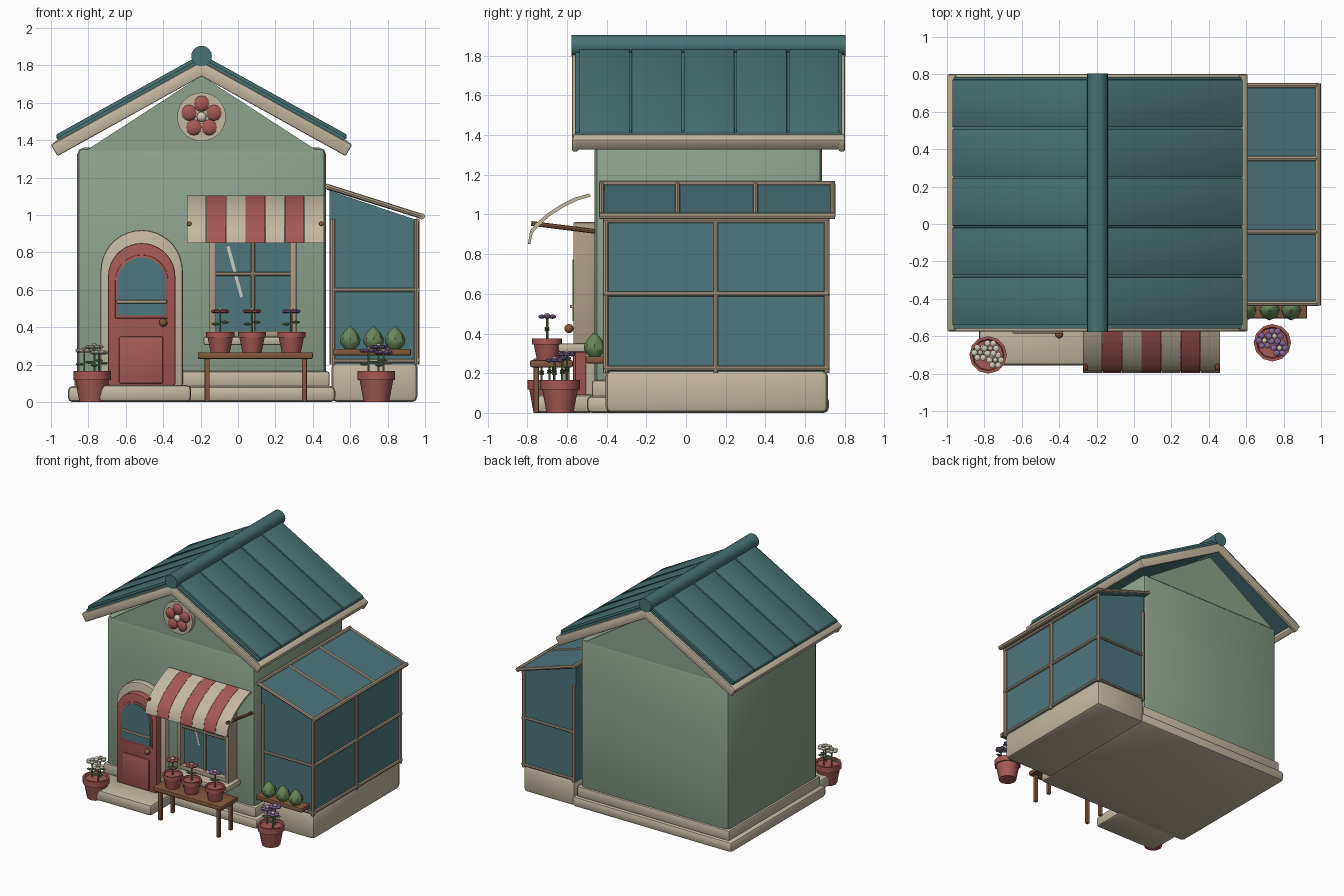
import bpy, bmesh
from math import sin, cos, pi, tau
from mathutils import Vector, Matrix

cube = bpy.data.objects.get("Cube")
if cube:
    bpy.data.objects.remove(cube, do_unlink=True)


def material(name, r, g, b):
    m = bpy.data.materials.new(name)
    m.use_nodes = True
    m.diffuse_color = (r, g, b, 1)
    m.node_tree.nodes["Principled BSDF"].inputs["Base Color"].default_value = (r, g, b, 1)
    return m


WALL = material("sage wall", .27, .36, .27)
CREAM = material("cream trim", .55, .48, .36)
ROOF = material("teal roof", .068, .165, .17)
GLASS = material("blue glass", .076, .18, .20)
RED = material("brick red", .38, .10, .09)
WOOD = material("brown wood", .22, .10, .05)
LEAF = material("leaf green", .14, .24, .10)
PURPLE = material("purple petal", .25, .14, .33)
WHITE = material("white petal", .65, .60, .50)
FRAME = material("tan frame", .42, .34, .25)


def finish(name, bm, mat, bevel=0):
    bmesh.ops.recalc_face_normals(bm, faces=bm.faces[:])
    if bevel:
        edges = [e for e in bm.edges if e.calc_face_angle(0) > .6]
        bmesh.ops.bevel(bm, geom=edges, offset=bevel, segments=2, profile=.5,
                        affect='EDGES', clamp_overlap=True)
    me = bpy.data.meshes.new(name)
    bm.to_mesh(me)
    bm.free()
    me.materials.append(mat)
    me.shade_smooth()
    me.set_sharp_from_angle(angle=.65)
    ob = bpy.data.objects.new(name, me)
    bpy.context.collection.objects.link(ob)
    return ob


def prism(name, pts, a, b, mat, bevel=0, axis='y'):
    """Extrude an outline (across, z) from a to b along the x or y axis."""
    bm = bmesh.new()
    place = (lambda p, t: (p[0], t, p[1])) if axis == 'y' else (lambda p, t: (t, p[0], p[1]))
    face = bm.faces.new([bm.verts.new(place(p, a)) for p in pts])
    new = bmesh.ops.extrude_face_region(bm, geom=[face])["geom"]
    shift = Vector((0, b - a, 0)) if axis == 'y' else Vector((b - a, 0, 0))
    bmesh.ops.translate(bm, vec=shift, verts=[v for v in new if isinstance(v, bmesh.types.BMVert)])
    return finish(name, bm, mat, bevel)


def box(name, x0, x1, y0, y1, z0, z1, mat, bevel=0):
    return prism(name, [(x0, z0), (x1, z0), (x1, z1), (x0, z1)], y0, y1, mat, bevel)


def rod(name, a, b, r, mat, sides=8):
    a, b = Vector(a), Vector(b)
    turn = (b - a).to_track_quat('Z', 'Y').to_matrix().to_4x4()
    bm = bmesh.new()
    bmesh.ops.create_cone(bm, cap_ends=True, segments=sides, radius1=r, radius2=r,
                          depth=(b - a).length, matrix=Matrix.Translation((a + b) / 2) @ turn)
    return finish(name, bm, mat)


def ball(name, loc, size, mat, seg=8):
    bm = bmesh.new()
    bmesh.ops.create_uvsphere(bm, u_segments=seg, v_segments=max(4, seg // 2 + 1), radius=1,
                              matrix=Matrix.Translation(loc) @ Matrix.Diagonal((*size, 1)))
    return finish(name, bm, mat)


def lathe(name, profile, x, y, z, mat, sides=12):
    bm = bmesh.new()
    rings = [[bm.verts.new((x + r * cos(tau * i / sides), y + r * sin(tau * i / sides), z + h))
              for i in range(sides)] for r, h in profile]
    for lo, hi in zip(rings, rings[1:]):
        for i in range(sides):
            j = (i + 1) % sides
            bm.faces.new((lo[i], lo[j], hi[j], hi[i]))
    bm.faces.new(rings[0])
    bm.faces.new(rings[-1])
    return finish(name, bm, mat)


def arch(cx, r, spring, foot, n=18):
    return [(cx - r, foot), (cx + r, foot)] + [
        (cx + r * cos(pi * i / n), spring + r * sin(pi * i / n)) for i in range(n + 1)]


# House body, gable and plinth
RX = -.195
box("house_wall", -.86, .47, -.46, .685, .06, 1.36, WALL, .035)
prism("gable_wall", [(-.82, 1.34), (.43, 1.34), (RX, 1.745)], -.457, .682, WALL)
box("plinth_lower", -.91, .52, -.50, .72, 0, .085, CREAM, .025)
box("plinth_upper", -.875, .49, -.475, .70, .08, .165, CREAM, .015)
box("door_step", -.83, -.25, -.757, -.46, 0, .092, CREAM, .025)


# Roof: chevron layers, panels with seams, verge and eave boards, ridge
def chevron(top, bottom, reach):
    k = .553
    return [(RX - reach, top - k * reach), (RX, top), (RX + reach, top - k * reach),
            (RX + reach, bottom - k * reach), (RX, bottom), (RX - reach, bottom - k * reach)]


prism("roof_deck", chevron(1.84, 1.79, .77), -.56, .785, ROOF)
for i in range(5):
    y = -.543 + i * .264
    prism("roof_panel", chevron(1.86, 1.835, .775), y + .005, y + .259, ROOF, .004)
verge = [(-1, 1.375), (RX, 1.82), (.61, 1.375), (.575, 1.315), (RX, 1.742), (-.965, 1.315)]
for y in (-.575, .77):
    prism("verge_board", verge, y, y + .032, CREAM, .008)
eave = [(-1, 1.375), (-.965, 1.325), (-.93, 1.345), (-.955, 1.41)]
for flip in (False, True):
    pts = [(2 * RX - x if flip else x, z) for x, z in eave]
    prism("eave_board", pts, -.57, .80, CREAM, .008)
rod("roof_ridge", (RX, -.577, 1.85), (RX, .805, 1.85), .055, ROOF, 20)

# Gable flower medallion
rod("medallion", (RX, -.45, 1.525), (RX, -.49, 1.525), .13, CREAM, 28)
for i in range(5):
    a = pi / 2 + tau * i / 5
    ball("medallion_petal", (RX + .07 * cos(a), -.492, 1.525 + .07 * sin(a)),
         (.043, .02, .043), RED, 10)
ball("medallion_heart", (RX, -.497, 1.525), (.027, .022, .027), WHITE, 10)

# Arched door
DX = -.515
prism("door_surround", arch(DX, .22, .70, .085), -.507, -.45, CREAM, .012)
prism("door", arch(DX, .18, .67, .09), -.56, -.45, RED, .008)
prism("door_window_rim", arch(DX, .142, .645, .448), -.568, -.55, RED, .004)
prism("door_window", arch(DX, .128, .645, .462), -.572, -.56, GLASS)
box("door_window_bar", DX - .135, DX + .135, -.585, -.565, .528, .545, FRAME, .004)
box("door_panel", -.635, -.40, -.57, -.55, .10, .35, RED, .008)
ball("door_knob", (-.40, -.59, .425), (.023, .023, .023), WOOD, 12)

# Shop window
box("window_glass", -.14, .30, -.52, -.45, .35, .95, GLASS)
for x in (-.135, .295):
    box("window_jamb", x - .018, x + .018, -.568, -.45, .34, .96, FRAME, .006)
for z in (.365, .945):
    box("window_rail", -.15, .31, -.565, -.45, z - .016, z + .016, FRAME, .006)
rod("window_mullion", (.08, -.535, .36), (.08, -.535, .95), .011, FRAME)
rod("window_crossbar", (-.13, -.535, .685), (.29, -.535, .685), .011, FRAME)
prism("window_glint", [(-.062, .83), (-.045, .835), (.027, .565), (.012, .558)],
      -.523, -.518, WHITE)
box("window_sill", -.185, .345, -.645, -.45, .305, .35, CREAM, .012)

# Striped awning and its brackets
curve = [(-.49, 1.105), (-.56, 1.085), (-.63, 1.05), (-.70, 1.005), (-.755, .955),
         (-.785, .92), (-.797, .85)]
shell = curve + [(y + .012, z - .014 * (i > 0)) for i, (y, z) in
                 reversed([(len(curve) - 1 - n, p) for n, p in enumerate(curve)])]
for i in range(7):
    x = -.275 + i * .105
    prism("awning_stripe", shell, x + .001, x + .104, RED if i % 2 else CREAM, 0, 'x')
for x in (-.26, .445):
    rod("awning_bracket", (x, -.78, .955), (x, -.46, .915), .012, WOOD)

# Greenhouse body
box("greenhouse_base", .50, .96, -.405, .715, 0, .215, CREAM, .03)
prism("greenhouse_glass", [(.49, .2), (.95, .2), (.95, .975), (.49, 1.13)], -.398, .705, GLASS)
for y in (-.405, .71):
    for x in (.505, .955):
        rod("greenhouse_post", (x, y, .2), (x, y, .98), .014, FRAME)
    for z in (.22, .60):
        rod("greenhouse_end_rail", (.50, y, z), (.96, y, z), .011, FRAME)
rod("greenhouse_mid_post", (.958, .15, .2), (.958, .15, .98), .012, FRAME)
for z in (.225, .60, .97):
    rod("greenhouse_side_rail", (.958, -.415, z), (.958, .72, z), .013, FRAME)

# Greenhouse roof
prism("greenhouse_roof", [(.475, 1.135), (.98, .98), (.98, .998), (.475, 1.155)],
      -.425, .74, GLASS)
for y in (-.425, -.043, .35, .74):
    rod("greenhouse_rafter", (.475, y, 1.153), (.985, y, .992), .014, FRAME)
rod("greenhouse_top_rail", (.48, -.437, 1.153), (.48, .752, 1.153), .015, FRAME)
rod("greenhouse_gutter", (.983, -.437, .993), (.983, .752, .993), .017, FRAME)

# Shelf with clipped bushes
box("plant_shelf", .51, .925, -.505, -.40, .25, .285, WOOD, .006)
for x in (.60, .725, .84):
    lathe("bush", [(.028, 0), (.052, .03), (.055, .055), (.035, .09), (.006, .12)],
          x, -.46, .283, LEAF, 8)

# Bench
box("bench_top", -.215, .40, -.785, -.57, .23, .266, WOOD, .008)
for x in (-.165, .355):
    for y in (-.755, -.60):
        box("bench_leg", x - .013, x + .013, y - .013, y + .013, 0, .24, WOOD, .003)


# Potted flowers
def pot(x, y, z, r, h):
    lathe("flower_pot", [(.68 * r, 0), (.9 * r, .72 * h), (r, .72 * h), (r, h),
                         (.85 * r, h), (.8 * r, .9 * h)], x, y, z, RED)


def flower(x, y, z0, z1, mat):
    rod("flower_stem", (x, y, z0), (x, y, z1), .006, LEAF, 6)
    mid = (z0 + z1) / 2
    for s in (-1, 1):
        ball("flower_leaf", (x + s * .025, y, mid + .005 * s), (.026, .013, .008), LEAF, 6)
    for i in range(6):
        a = tau * i / 6
        ball("flower_petal", (x + .031 * cos(a), y + .031 * sin(a), z1),
             (.018, .018, .011), mat)
    ball("flower_heart", (x, y, z1 + .007), (.015, .015, .012), WHITE if mat != WHITE else CREAM)


for x, mat in ((-.095, RED), (.075, RED), (.285, PURPLE)):
    pot(x, -.70, .265, .075, .11)
    flower(x, -.70, .36, .485, mat)
for x, y, mat in ((-.78, -.70, WHITE), (.74, -.635, PURPLE)):
    pot(x, y, 0, .10, .165)
    for dx, dy, top in ((-.042, .012, .275), (.012, .035, .295), (.038, -.028, .265)):
        flower(x + dx, y + dy, .14, top, mat)
